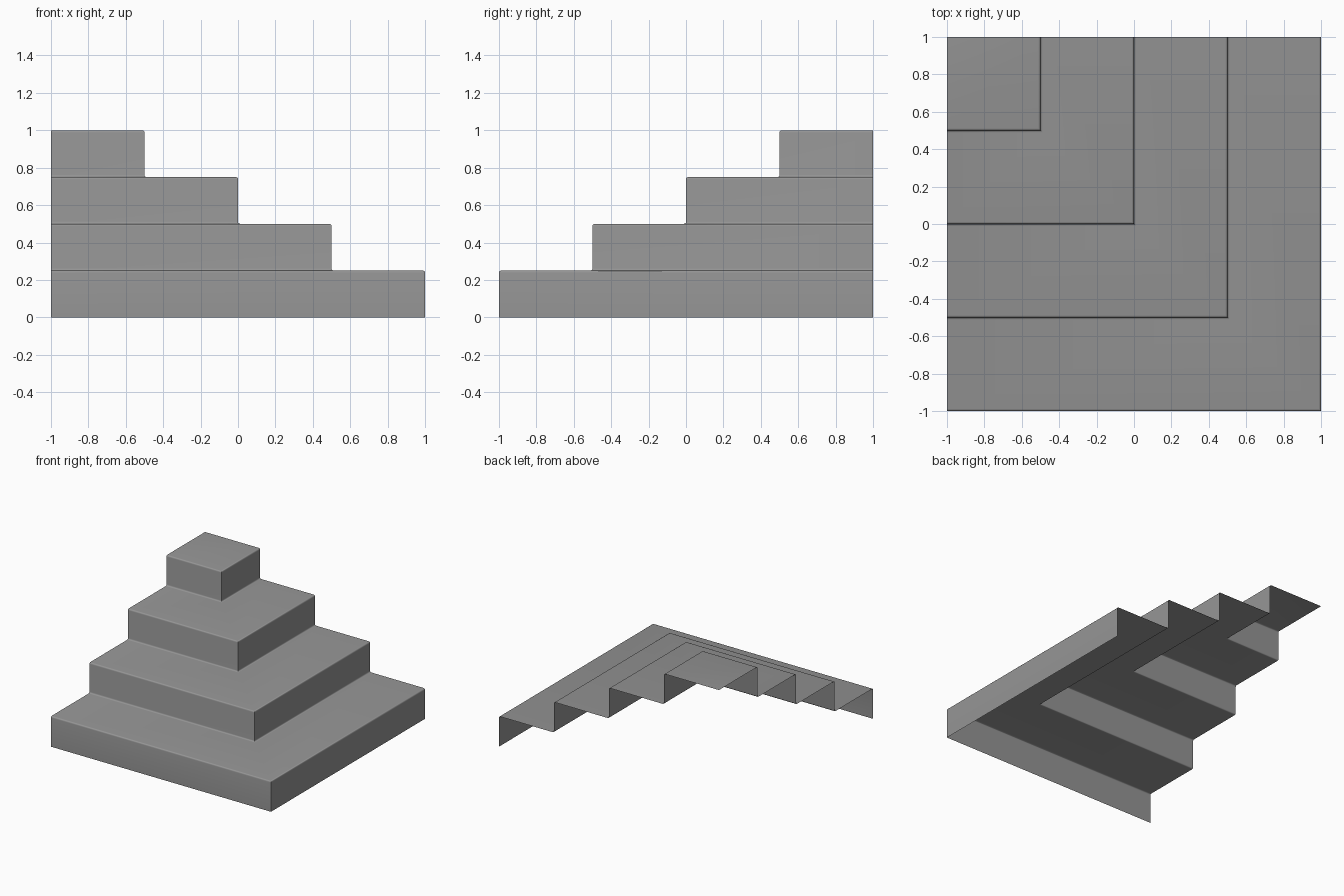
import bpy, bmesh, math
from mathutils import Vector

cube = bpy.data.objects.get("Cube")
if cube:
    bpy.data.objects.remove(cube)

STEPS, RISE, RUN, ROUND = 4, 0.25, 0.5, 0.012

# Plain grey stone
stone = bpy.data.materials.new("grey_stone")
stone.use_nodes = True
grey = (0.3, 0.3, 0.3, 1)
stone.diffuse_color = grey
stone.node_tree.nodes["Principled BSDF"].inputs["Base Color"].default_value = grey

# Stair profile: distance outward and height, from the floor to the top corner
corners = [Vector((1, 0))]
for i in range(STEPS):
    out = 1 - RUN * i
    corners.append(Vector((out, RISE * (i + 1))))
    corners.append(Vector((out - RUN, RISE * (i + 1))))


def rounded(points, radius, segments=3):
    """Replace every inner corner of a path with a small curve."""
    path = [points[0]]
    for before, here, after in zip(points, points[1:], points[2:]):
        a = here + (before - here).normalized() * radius
        b = here + (after - here).normalized() * radius
        for k in range(segments + 1):
            t = k / segments
            path.append(a.lerp(here, t).lerp(here.lerp(b, t), t))
    return path + [points[-1]]


# Open shell: the profile runs along the front and right, mitred at the corner
bm = bmesh.new()
rows = []
for s, z in rounded(corners, ROUND)[:-1]:
    rows.append([bm.verts.new(p) for p in ((-1, -s, z), (s, -s, z), (s, 1, z))])
for low, high in zip(rows, rows[1:]):
    for j in range(2):
        bm.faces.new((low[j], low[j + 1], high[j + 1], high[j]))

# Top landing closes the shell at the back corner
peak = bm.verts.new((-1, 1, 1))
bm.faces.new((*rows[-1], peak))

mesh = bpy.data.meshes.new("corner_stairs")
bm.to_mesh(mesh)
bm.free()
mesh.materials.append(stone)
stairs = bpy.data.objects.new("corner_stairs", mesh)
bpy.context.collection.objects.link(stairs)
bpy.context.view_layer.objects.active = stairs
stairs.select_set(True)
bpy.ops.object.shade_smooth_by_angle(angle=math.radians(40))
